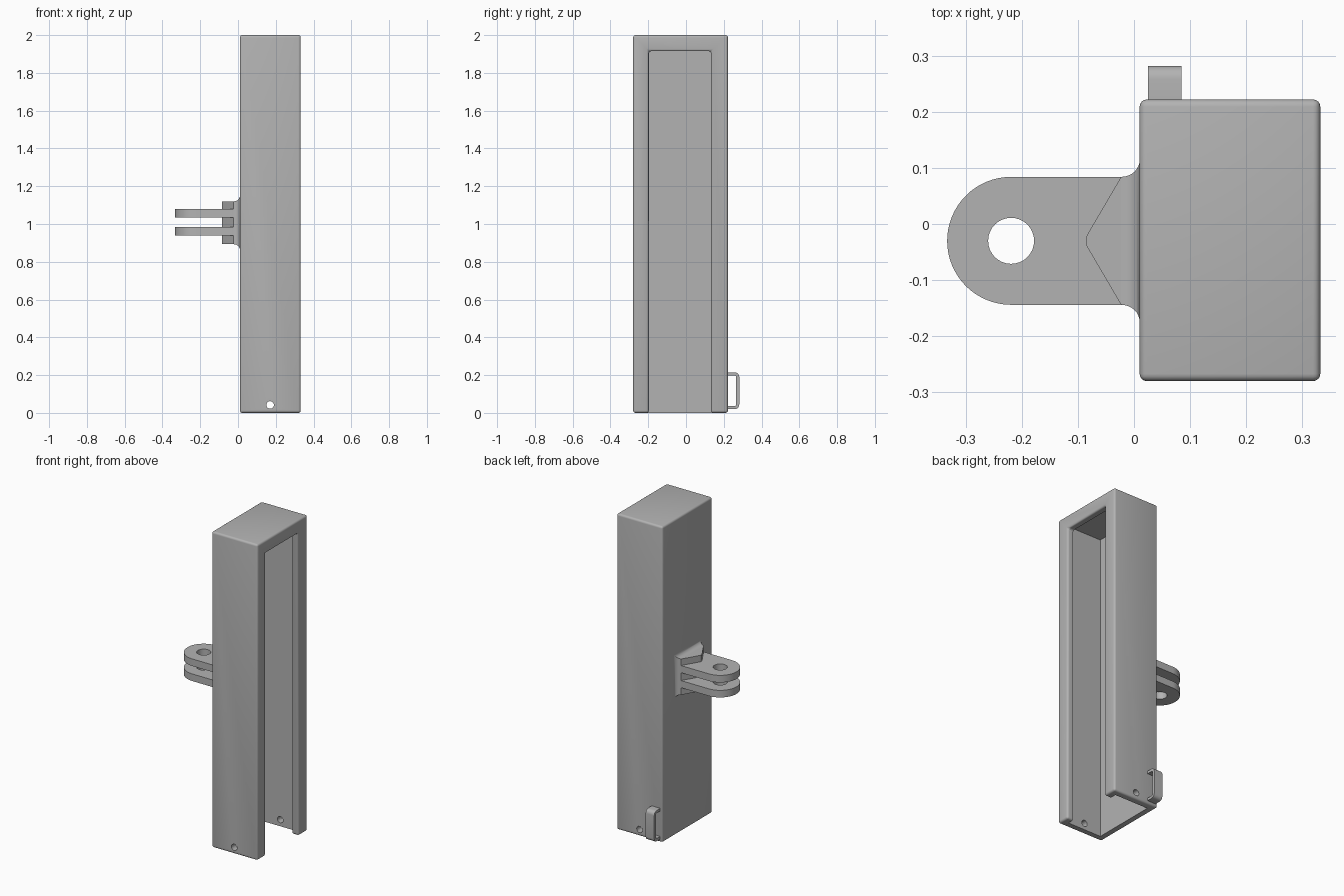
import bpy, bmesh
from math import sin, cos, pi, radians, sqrt
from mathutils import Vector

if "Cube" in bpy.data.objects:
    bpy.data.objects.remove(bpy.data.objects["Cube"], do_unlink=True)

grey = bpy.data.materials.new("plain_grey")
grey.use_nodes = True
colour = (0.45, 0.45, 0.45, 1)
grey.diffuse_color = colour
grey.node_tree.nodes["Principled BSDF"].inputs["Base Color"].default_value = colour


def finish(name, bm):
    bmesh.ops.recalc_face_normals(bm, faces=bm.faces)
    mesh = bpy.data.meshes.new(name)
    bm.to_mesh(mesh)
    bm.free()
    mesh.materials.append(grey)
    ob = bpy.data.objects.new(name, mesh)
    bpy.context.collection.objects.link(ob)
    return ob


def box(name, lo, hi):
    bm = bmesh.new()
    bmesh.ops.create_cube(bm, size=1)
    for v in bm.verts:
        v.co = [lo[i] + (v.co[i] + 0.5) * (hi[i] - lo[i]) for i in range(3)]
    return finish(name, bm)


def prism(name, outline, along):
    """Extrude a flat 3D outline along a vector."""
    bm = bmesh.new()
    face = bm.faces.new([bm.verts.new(p) for p in outline])
    new = bmesh.ops.extrude_face_region(bm, geom=[face])["geom"]
    bmesh.ops.translate(bm, vec=Vector(along),
                        verts=[g for g in new if isinstance(g, bmesh.types.BMVert)])
    return finish(name, bm)


def arc(cx, cy, r, start, end, steps):
    return [(cx + r * cos(radians(start + (end - start) * i / steps)),
             cy + r * sin(radians(start + (end - start) * i / steps)))
            for i in range(steps + 1)]


def apply(ob, mod):
    bpy.context.view_layer.objects.active = ob
    bpy.ops.object.modifier_apply(modifier=mod.name)


def cut(ob, cutter):
    mod = ob.modifiers.new("cut", "BOOLEAN")
    mod.operation = "DIFFERENCE"
    mod.solver = "EXACT"
    mod.object = cutter
    apply(ob, mod)
    bpy.data.objects.remove(cutter, do_unlink=True)


def smooth(ob):
    bpy.ops.object.select_all(action="DESELECT")
    ob.select_set(True)
    bpy.context.view_layer.objects.active = ob
    bpy.ops.object.shade_smooth_by_angle(angle=radians(30))


# Housing: rounded block with a slot in one side, hollow and open underneath
x0, x1, y0, y1 = 0.01, 0.332, -0.28, 0.222
wall, lip = 0.042, 0.083
housing = box("housing", (x0, y0, 0), (x1, y1, 2))
cut(housing, box("slot", (0.17, y0 + lip, -0.1), (x1 + 0.1, y1 - lip - 0.007, 1.915)))
bevel = housing.modifiers.new("rounding", "BEVEL")
bevel.width = 0.013
bevel.segments = 4
apply(housing, bevel)
cut(housing, box("cavity", (x0 + wall, y0 + wall, -0.2),
                 (x1 - wall, y1 - wall, 2 - wall)))
# Pin hole through both walls near the bottom
cut(housing, prism("pin_hole", [(x, -0.5, z) for x, z in arc(0.17, 0.042, 0.02, 0, 345, 23)],
                   (0, 1, 0)))
smooth(housing)

# Mount: two prongs with round drilled ends
cy, half, px = -0.03, 0.114, -0.219
for name, z in (("upper_prong", 1.034), ("lower_prong", 0.939)):
    outline = [(0, cy + half)] + arc(px, cy, half, 90, 270, 32) + [(0, cy - half)]
    prong = prism(name, [(x, y, z) for x, y in outline], (0, 0, 0.045))
    cut(prong, prism("bolt_hole", [(x, y, z - 0.1) for x, y in arc(px, cy, 0.041, 0, 348.75, 31)],
                     (0, 0, 0.3)))
    smooth(prong)

# Wedge-shaped web that joins the prongs
z0, z1, root = 0.893, 1.12, -0.023
tip = arc(-0.062, cy, 0.024, 150, 210, 6)
web = prism("mount_web", [(x, y, z0) for x, y in
                          [(root, cy + half)] + tip + [(root, cy - half)]], (0, 0, z1 - z0))
smooth(web)

# Flared foot: rectangles growing along a quarter circle into the housing
bm = bmesh.new()
rings = []
r, steps = 0.03, 8
for i in range(steps + 1):
    a = pi / 2 * i / steps
    g, x = r * (1 - cos(a)), root + (x0 - root) * sin(a)
    rings.append([bm.verts.new((x, y, z)) for y, z in
                  ((cy - half - g, z0 - g), (cy + half + g, z0 - g),
                   (cy + half + g, z1 + g), (cy - half - g, z1 + g))])
for a, b in zip(rings, rings[1:]):
    for k in range(4):
        bm.faces.new((a[k], a[(k + 1) % 4], b[(k + 1) % 4], b[k]))
bm.faces.new(rings[0])
bm.faces.new(rings[-1])
smooth(finish("mount_foot", bm))

# Strap loop on the back wall
def bend(inset, ro):
    top, low, out = 0.215 - inset, 0.02 + inset, 0.282 - inset
    return ([(0.215, low)] + arc(out - ro, low + ro, ro, -90, 0, 6)
            + arc(out - ro, top - ro, ro, 0, 90, 6) + [(0.215, top)])

loop = prism("strap_loop", [(0.025, y, z) for y, z in bend(0, 0.024) + bend(0.017, 0.007)[::-1]],
             (0.06, 0, 0))
smooth(loop)
